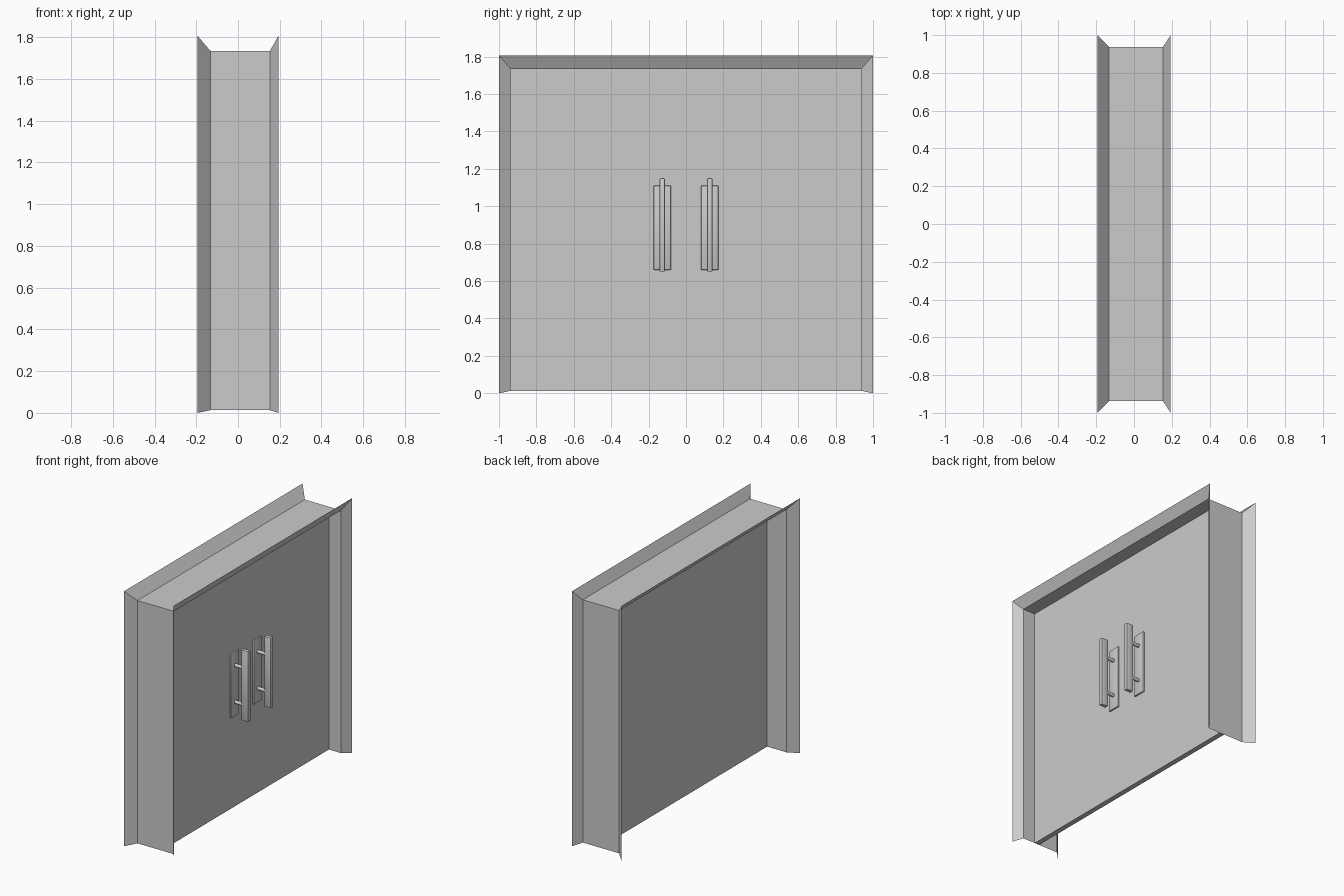
import bpy, bmesh, math
from mathutils import Matrix

cube = bpy.data.objects.get("Cube")
if cube:
    bpy.data.objects.remove(cube, do_unlink=True)

grey = bpy.data.materials.new("light_grey")
grey.use_nodes = True
colour = (0.6, 0.6, 0.6, 1)
grey.diffuse_color = colour
grey.node_tree.nodes["Principled BSDF"].inputs["Base Color"].default_value = colour


def finish(bm, name, smooth=False):
    """Turn a bmesh into a named grey object."""
    mesh = bpy.data.meshes.new(name)
    bm.to_mesh(mesh)
    bm.free()
    mesh.materials.append(grey)
    obj = bpy.data.objects.new(name, mesh)
    bpy.context.collection.objects.link(obj)
    if smooth:
        bpy.ops.object.select_all(action='DESELECT')
        obj.select_set(True)
        bpy.context.view_layer.objects.active = obj
        bpy.ops.object.shade_smooth_by_angle(angle=math.radians(40))
    return obj


def box(name, low, high, bevel=0):
    bm = bmesh.new()
    bmesh.ops.create_cube(bm, size=1)
    for v in bm.verts:
        v.co = [a + (c + 0.5) * (b - a) for a, b, c in zip(low, high, v.co)]
    if bevel:
        bmesh.ops.bevel(bm, geom=bm.edges[:], offset=bevel, segments=2,
                        profile=0.5, affect='EDGES')
    return finish(bm, name, bevel > 0)


# Door frame: a thin sheet with flared lips, swept up, over and down
# each ring is depth, half width, bottom height, top height
rings = [(-0.194, 1.0, 0.0, 1.807), (-0.132, 0.937, 0.013, 1.734),
         (0.153, 0.937, 0.013, 1.734), (0.194, 1.0, 0.0, 1.807)]
bm = bmesh.new()
rows = [[bm.verts.new(p) for p in ((x, -w, low), (x, -w, top),
                                   (x, w, top), (x, w, low))]
        for x, w, low, top in rings]
for a, b in zip(rows, rows[1:]):
    for i in range(3):
        bm.faces.new((a[i], a[i + 1], b[i + 1], b[i]))
bmesh.ops.recalc_face_normals(bm, faces=bm.faces)
finish(bm, "door_frame")

# Door panel set inside the frame
box("door_panel", (0.02, -0.937, 0.013), (0.057, 0.937, 1.734))

# Pair of pull handles: back plate, two posts and an upright bar
for side, y in (("right", -0.127), ("left", 0.127)):
    box(side + "_handle_plate", (0.055, y - 0.046, 0.66), (0.068, y + 0.046, 1.11), 0.003)
    box(side + "_handle_bar", (0.125, y - 0.014, 0.65), (0.178, y + 0.014, 1.15), 0.005)
    bm = bmesh.new()
    for z in (0.76, 1.02):
        place = Matrix.Translation((0.098, y, z)) @ Matrix.Rotation(math.pi / 2, 4, 'Y')
        bmesh.ops.create_cone(bm, cap_ends=True, segments=16, radius1=0.012,
                              radius2=0.012, depth=0.066, matrix=place)
    finish(bm, side + "_handle_posts", True)
